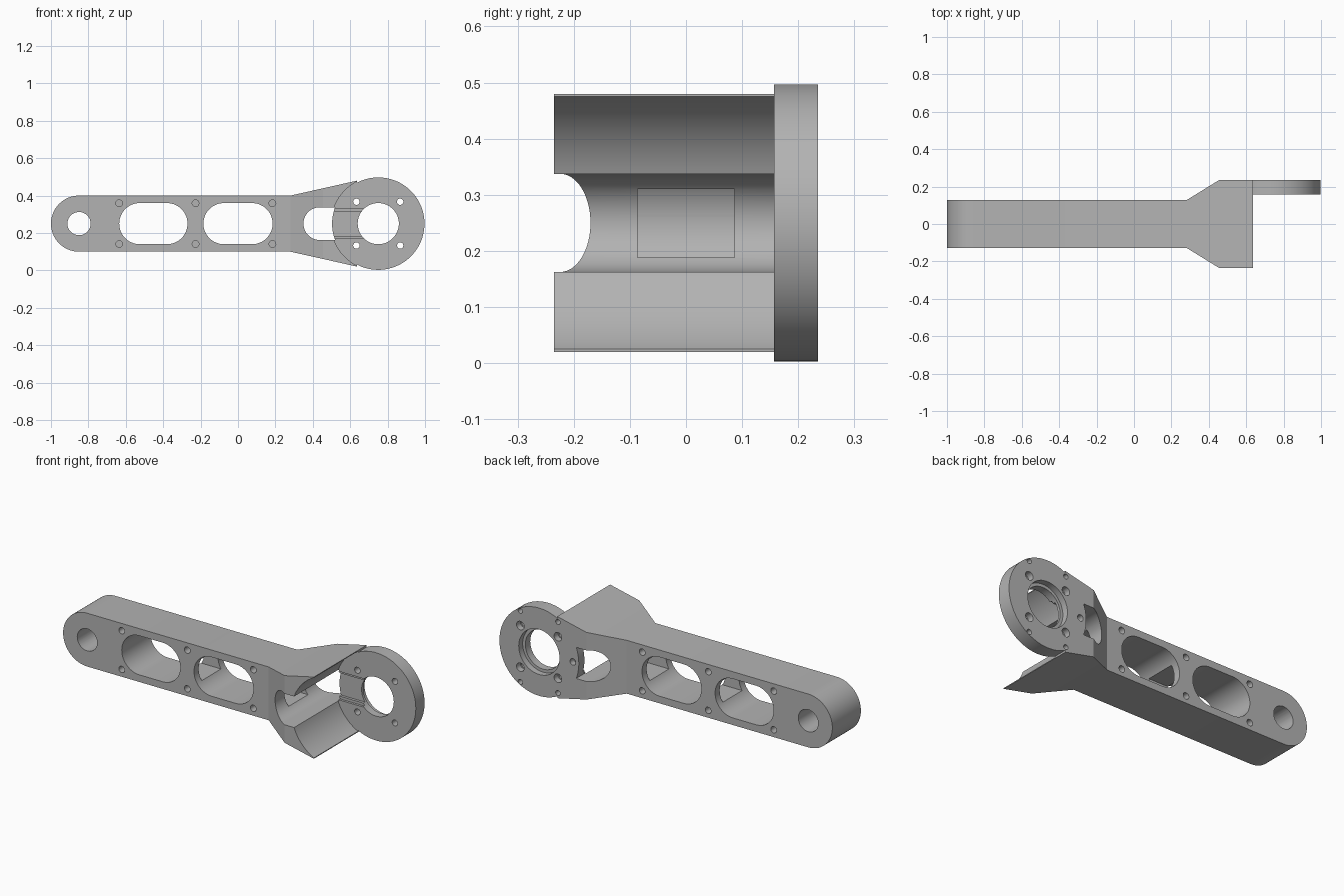
import bpy, bmesh
from math import sin, cos, pi, radians

cube = bpy.data.objects.get("Cube")
if cube:
    bpy.data.objects.remove(cube, do_unlink=True)

grey = bpy.data.materials.new("machined grey")
grey.use_nodes = True
GREY = (0.45, 0.45, 0.45, 1)
grey.diffuse_color = GREY
grey.node_tree.nodes["Principled BSDF"].inputs["Base Color"].default_value = GREY

MID = 0.25     # height of the arm axis
HUB = 0.75     # x of the ring centre
BACK = 0.235   # rear face


def finish(bm, name):
    bmesh.ops.recalc_face_normals(bm, faces=bm.faces)
    mesh = bpy.data.meshes.new(name)
    bm.to_mesh(mesh)
    bm.free()
    mesh.materials.append(grey)
    obj = bpy.data.objects.new(name, mesh)
    bpy.context.collection.objects.link(obj)
    return obj


def prism(name, outline, y0, y1):
    """Extrude an x-z outline along y."""
    bm = bmesh.new()
    face = bm.faces.new([bm.verts.new((x, y0, z)) for x, z in outline])
    top = bmesh.ops.extrude_face_region(bm, geom=[face])["geom"]
    verts = [v for v in top if isinstance(v, bmesh.types.BMVert)]
    bmesh.ops.translate(bm, verts=verts, vec=(0, y1 - y0, 0))
    return finish(bm, name)


def arc(x, z, r, start, end, n):
    angles = [radians(start + (end - start) * i / n) for i in range(n + 1)]
    return [(x + r * cos(a), z + r * sin(a)) for a in angles]


def cylinder(name, x, z, r, y0, y1, n=64):
    return prism(name, arc(x, z, r, 0, 360, n)[:-1], y0, y1)


def slot(x0, x1, r):
    outline = arc(x1 - r, MID, r, -90, 90, 32) + arc(x0 + r, MID, r, 90, 270, 32)
    return prism("cutter", outline, -1, 1)


def box(x0, x1, y0, y1, z0, z1):
    return prism("cutter", [(x0, z0), (x1, z0), (x1, z1), (x0, z1)], y0, y1)


def combine(target, tool, operation="DIFFERENCE"):
    mod = target.modifiers.new("cut", "BOOLEAN")
    mod.operation, mod.object, mod.solver = operation, tool, "EXACT"
    bpy.context.view_layer.objects.active = target
    bpy.ops.object.modifier_apply(modifier=mod.name)
    bpy.data.objects.remove(tool, do_unlink=True)


# Arm: rectangular sections lofted from the round tip to the flared bracket
R = 0.15
steps = [pi / 2 * i / 24 for i in range(1, 25)]
sections = [(-0.85 - R * cos(a), 0.127, R * sin(a)) for a in steps]
sections += [(0.28, 0.127, R), (0.455, BACK, 0.189), (0.637, BACK, 0.23)]
bm = bmesh.new()
rings = []
for x, hy, hz in sections:
    corners = ((-hy, -hz), (hy, -hz), (hy, hz), (-hy, hz))
    rings.append([bm.verts.new((x, y, MID + z)) for y, z in corners])
for a, b in zip(rings, rings[1:]):
    for i in range(4):
        j = (i + 1) % 4
        bm.faces.new((a[i], a[j], b[j], b[i]))
bm.faces.new(rings[0])
bm.faces.new(rings[-1])
bmesh.ops.dissolve_limit(bm, angle_limit=radians(0.5), verts=bm.verts, edges=bm.edges)
arm = finish(bm, "motor_arm")

# Round clearance in front of the ring
combine(arm, cylinder("cutter", HUB, MID, 0.252, -1, 0.157, 128))

# Pivot hole, lightening slots, cable opening and the inner cable passage
combine(arm, cylinder("cutter", -0.85, MID, 0.062, -1, 1))
combine(arm, slot(-0.635, -0.27, 0.11))
combine(arm, slot(-0.185, 0.185, 0.11))
combine(arm, slot(0.35, 0.9, 0.0875))
combine(arm, box(-0.5, 0.45, -0.086, 0.086, 0.188, 0.31))

# Blind screw holes round the slots, on both faces
for x in (-0.635, -0.227, 0.184):
    for side in (-1, 1):
        for face in (-1, 1):
            ends = sorted((face * 0.07, face * 0.2))
            combine(arm, cylinder("cutter", x, MID + side * 0.109, 0.018, *ends, 24))

# Mounting ring
combine(arm, cylinder("ring", HUB, MID, 0.247, 0.157, BACK, 128), "UNION")
combine(arm, cylinder("cutter", HUB, MID, 0.11, 0.1, 1))
combine(arm, cylinder("cutter", HUB, MID, 0.127, 0.2, 1))

# Cable groove with stepped sides on the front of the ring
combine(arm, box(0.45, HUB - 0.08, 0.1, 0.185, MID - 0.065, MID + 0.065))
combine(arm, box(0.45, HUB - 0.08, 0.1, 0.17, MID - 0.08, MID + 0.08))

# Ring screw holes: counterbored through holes and blind outer holes
for sx in (-1, 1):
    for sz in (-1, 1):
        x = HUB + sx * 0.117
        combine(arm, cylinder("cutter", x, MID + sz * 0.117, 0.017, 0.1, 1, 24))
        combine(arm, cylinder("cutter", x, MID + sz * 0.117, 0.024, 0.2, 1, 24))
        combine(arm, cylinder("cutter", x, MID + sz * 0.2, 0.014, 0.19, 1, 24))
combine(arm, cylinder("cutter", 0.54, MID, 0.018, 0.2, 1, 24))

# Smooth curved walls, sharp machined edges
bpy.ops.object.select_all(action="DESELECT")
arm.select_set(True)
bpy.context.view_layer.objects.active = arm
bpy.ops.object.shade_smooth_by_angle(angle=radians(25))
